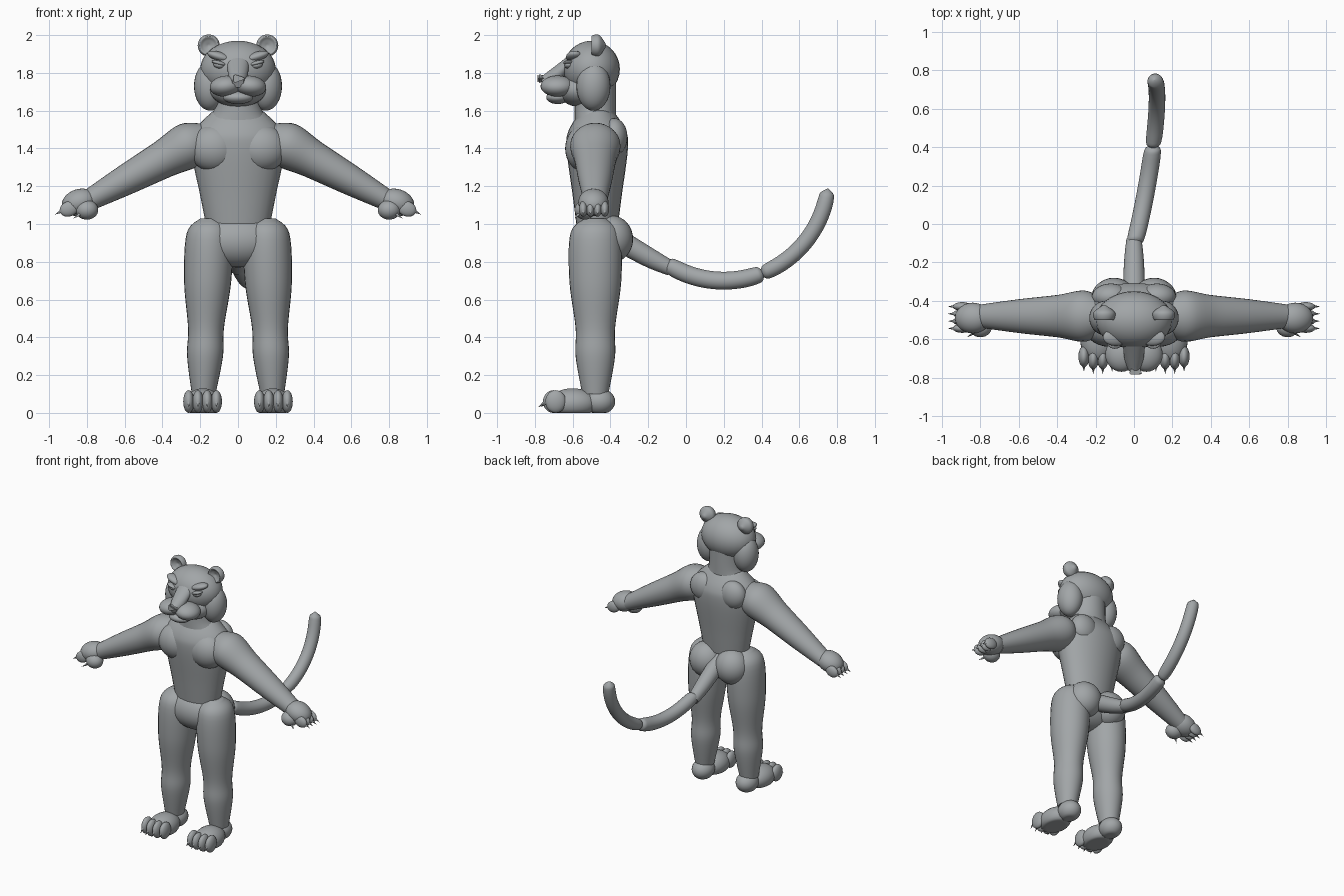
import bpy, bmesh, math
from mathutils import Vector, Matrix

default_cube = bpy.data.objects.get("Cube")
if default_cube:
    bpy.data.objects.remove(default_cube, do_unlink=True)

X_AXIS, Y_AXIS, Z_AXIS = Matrix.Identity(3)
BODY_Y = -.48  # depth of the upright body line


def material(name, rgb):
    result = bpy.data.materials.new(name)
    result.use_nodes = True
    result.diffuse_color = (*rgb, 1)
    shader = result.node_tree.nodes["Principled BSDF"]
    shader.inputs["Base Color"].default_value = (*rgb, 1)
    return result


FUR = material("fur grey", (.36, .38, .39))


def finish(name, bm, side=1, floor=False):
    """Make a smooth object; side -1 mirrors it, floor flattens its sole."""
    for vert in bm.verts:
        vert.co.x *= side
        if floor:
            vert.co.z = max(vert.co.z, 0)
    bmesh.ops.recalc_face_normals(bm, faces=bm.faces)
    mesh = bpy.data.meshes.new(name)
    bm.to_mesh(mesh)
    bm.free()
    mesh.shade_smooth()
    mesh.set_sharp_from_angle(angle=math.radians(50))
    mesh.materials.append(FUR)
    bpy.context.collection.objects.link(bpy.data.objects.new(name, mesh))


def ball(name, centre, radii, side=1, turn=0, floor=False):
    """Ellipsoid, optionally tilted about the depth axis."""
    bm = bmesh.new()
    placing = (Matrix.Translation(centre) @ Matrix.Rotation(turn, 4, "Y")
               @ Matrix.Diagonal((*radii, 1)))
    bmesh.ops.create_uvsphere(bm, u_segments=28, v_segments=16, radius=1, matrix=placing)
    finish(name, bm, side, floor)


def claw(name, base, reach, radius, side):
    """Thin cone from the base along the reach vector."""
    bm = bmesh.new()
    base, reach = Vector(base), Vector(reach)
    aim = reach.to_track_quat("Z", "Y").to_matrix().to_4x4()
    bmesh.ops.create_cone(bm, cap_ends=True, segments=10, radius1=radius, radius2=0,
                          depth=reach.length, matrix=Matrix.Translation(base + reach / 2) @ aim)
    finish(name, bm, side)


def spline(a, b, c, d, t):
    """Catmull-Rom value between b and c."""
    return b + t / 2 * (c - a + t * (2 * a - 5 * b + 4 * c - d + t * (3 * (b - c) + d - a)))


def loft(name, stations, u_axis, v_axis=None, side=1, steps=6, sides=28):
    """Smooth skin over stations (x, y, z, half width on u_axis, half width across it)."""
    padded = [stations[0], *stations, stations[-1]]
    points = []
    for i in range(len(stations) - 1):
        window = padded[i:i + 4]
        for k in range(steps):
            points.append([spline(*values, k / steps) for values in zip(*window)])
    points.append(stations[-1])
    bm = bmesh.new()
    rings = []
    for i, (x, y, z, wide, deep) in enumerate(points):
        before, after = points[max(i - 1, 0)], points[min(i + 1, len(points) - 1)]
        along = Vector(after[:3]) - Vector(before[:3])
        across = v_axis or along.cross(u_axis).normalized()
        ring = []
        for k in range(sides):
            angle = math.tau * k / sides
            offset = u_axis * wide * math.cos(angle) + across * deep * math.sin(angle)
            ring.append(bm.verts.new(Vector((x, y, z)) + offset))
        rings.append(ring)
    for ring, following in zip(rings, rings[1:]):
        for k in range(sides):
            bm.faces.new((ring[k], ring[k - 1], following[k - 1], following[k]))
    bm.faces.new(rings[0])
    bm.faces.new(rings[-1])
    finish(name, bm, side)


# Torso, neck and pelvis
torso_profile = ((1, .17), (1.15, .2), (1.4, .25), (1.5, .23), (1.6, .13))
loft("torso", [(0, BODY_Y + .01, z, width, width * .65) for z, width in torso_profile],
     X_AXIS, Y_AXIS)
loft("neck", [(0, BODY_Y, z, width, .11) for z, width in ((1.5, .2), (1.6, .13), (1.75, .12))],
     X_AXIS, Y_AXIS)
ball("pelvis", (0, BODY_Y, .91), (.23, .135, .14))

# Head
ball("skull", (0, -.5, 1.82), (.2, .15, .15))
ball("jaw", (0, -.56, 1.71), (.15, .12, .09))
ball("chin", (0, -.68, 1.67), (.08, .06, .035))
loft("nose_bridge", [(0, -.6, 1.87, .06, .03), (0, -.7, 1.78, .05, .04),
                     (0, -.76, 1.75, .03, .03)], X_AXIS)

# Triangular nose pointing down
bm = bmesh.new()
stand_up = Matrix.Rotation(math.pi / 2, 4, "X") @ Matrix.Rotation(-math.pi / 2, 4, "Z")
flatten = Matrix.Diagonal((1, 1, .6, 1))
bmesh.ops.create_cone(bm, cap_ends=True, segments=3, radius1=.03, radius2=.05, depth=.05,
                      matrix=Matrix.Translation((0, -.76, 1.77)) @ flatten @ stand_up)
bmesh.ops.bevel(bm, geom=bm.edges[:], offset=.006, segments=2, affect="EDGES")
finish("nose", bm)


# Tail: a straight base, then two rounded lengths along one circular sweep
def tail_length(name, start, end, radius, count=24):
    stations = []
    for k in range(count + 1):
        share = k / count
        angle = start + (end - start) * share
        width = max(radius * math.sqrt(1 - abs(2 * share - 1) ** 12), .002)
        stations.append((.12 * math.sin(angle + .6), .2 + .555 * math.sin(angle),
                         1.255 - .555 * math.cos(angle), width, width))
    loft(name, stations, X_AXIS, steps=2)


loft("tail_base", [(0, -.4, .94, .06, .06), (0, -.2, .825, .052, .052),
                   (0, -.08, .765, .04, .04)], X_AXIS)
tail_length("tail_middle", -.6, .4, .047)
tail_length("tail_end", .35, 1.45, .043)

leg_profile = ((1.03, .05), (.95, .12), (.7, .125), (.45, .095), (.3, .095), (.1, .063))
arm_profile = ((.15, .06), (.25, .12), (.4, .1), (.6, .08), (.8, .055))
ear_profile = ((-.425, .01), (-.46, .056), (-.5, .05), (-.49, .03), (-.48, .005))

for word, side in (("left", 1), ("right", -1)):
    # Face
    ball(word + "_cheek", (.148, -.49, 1.73), (.085, .09, .13), side)
    ball(word + "_muzzle", (.065, -.68, 1.73), (.085, .09, .055), side, .12)
    ball(word + "_eye", (.1, -.62, 1.84), (.03, .025, .017), side, -.2)
    ball(word + "_upper_eyelid", (.1, -.62, 1.852), (.04, .03, .012), side, -.25)
    ball(word + "_brow", (.095, -.59, 1.885), (.07, .045, .025), side, -.3)
    # Ear, from its back over the rim into the cup
    loft(word + "_ear", [(.155, y, 1.945, radius, radius) for y, radius in ear_profile],
         X_AXIS, Z_AXIS, side)

    # Chest, back and seat muscles
    ball(word + "_chest", (.125, -.535, 1.4), (.135, .105, .125), side)
    ball(word + "_shoulder_blade", (.12, -.38, 1.46), (.1, .07, .1), side)
    ball(word + "_buttock", (.105, -.395, .92), (.12, .115, .125), side)

    # Arm sloping down to the hand
    loft(word + "_arm", [(x, BODY_Y, 1.56 - .55 * x, radius * 1.1, radius)
                         for x, radius in arm_profile], Y_AXIS, side=side)
    ball(word + "_palm", (.84, -.49, 1.115), (.095, .08, .07), side, .3)
    ball(word + "_thumb", (.8, -.535, 1.075), (.06, .055, .052), side)
    claw(word + "_thumb_claw", (.84, -.57, 1.05), (.03, -.02, -.02), .008, side)

    # Leg spreading slightly towards the foot
    loft(word + "_leg", [(.185 - .035 * z, BODY_Y, z, radius, radius * 1.1)
                         for z, radius in leg_profile], X_AXIS, Y_AXIS, side)
    ball(word + "_heel", (.18, -.46, .06), (.075, .085, .07), side, floor=True)
    ball(word + "_forefoot", (.185, -.6, .05), (.095, .13, .08), side, floor=True)

    # Fingers and toes, each with a claw
    for i in range(4):
        number = str(i + 1)
        y = -.43 - .038 * i
        ball(word + "_finger_" + number, (.895, y, 1.08), (.05, .023, .04), side, .35)
        claw(word + "_finger_claw_" + number, (.93, y, 1.07), (.04, 0, -.02), .01, side)
        x = .114 + .049 * i
        y = -.69 - .012 * (i in (1, 2))
        ball(word + "_toe_" + number, (x, y, .06), (.029, .055, .06), side, floor=True)
        claw(word + "_toe_claw_" + number, (x, y - .04, .06), (0, -.04, -.03), .011, side)
